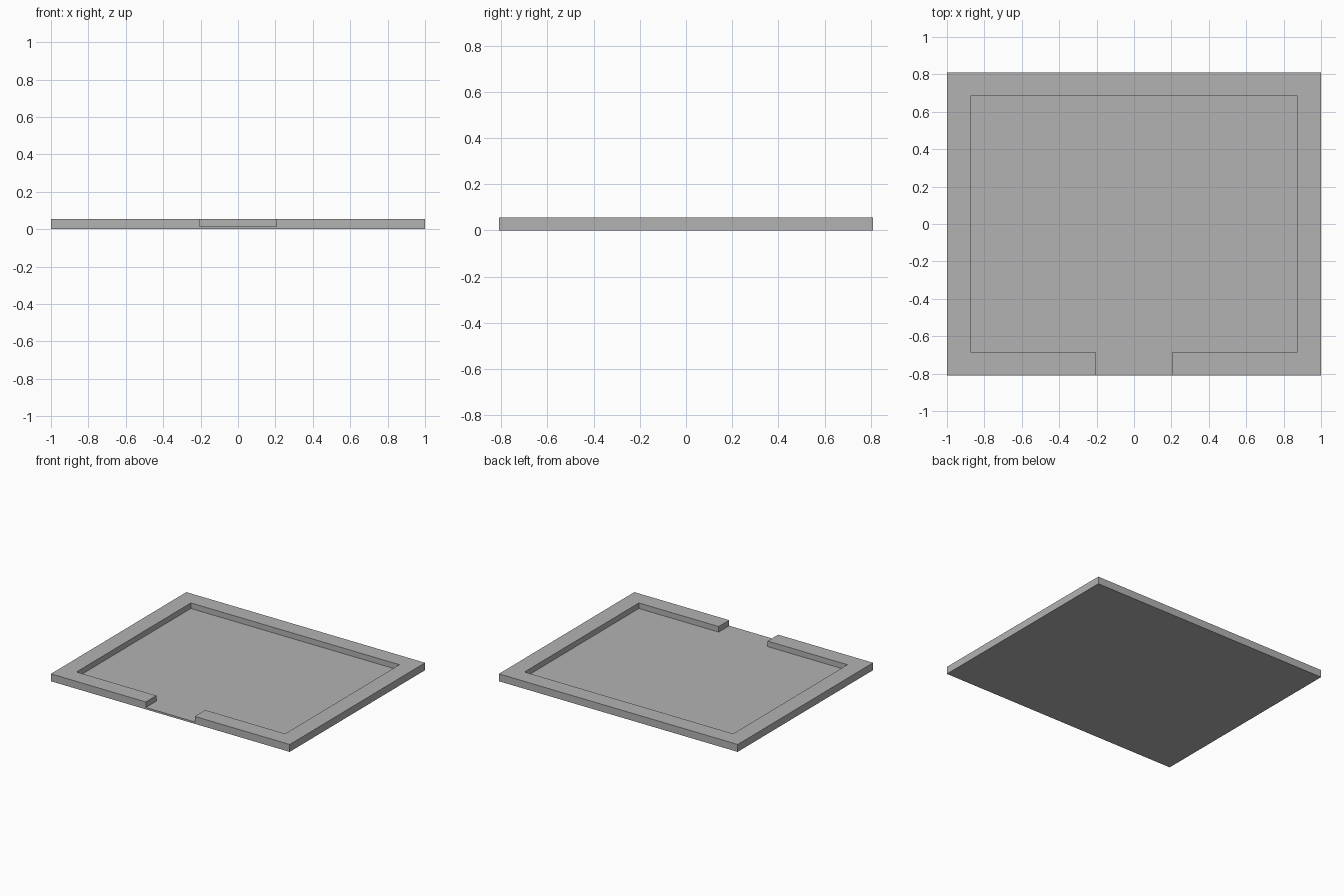
import bpy
import bmesh

cube = bpy.data.objects.get("Cube")
if cube:
    bpy.data.objects.remove(cube, do_unlink=True)

HALF_X, HALF_Y, HEIGHT = 1.0, 0.81, 0.056
FLOOR = 0.014           # thickness of the base plate
RIM = 0.126             # width of the raised border
GAP = 0.205             # half width of the front opening


def material(name, colour):
    mat = bpy.data.materials.new(name)
    mat.use_nodes = True
    mat.diffuse_color = colour
    mat.node_tree.nodes["Principled BSDF"].inputs["Base Color"].default_value = colour
    return mat


def prism(name, outline, z0, z1):
    """Extrude a flat outline between two heights."""
    bm = bmesh.new()
    face = bm.faces.new([bm.verts.new((x, y, z0)) for x, y in outline])
    top = bmesh.ops.extrude_face_region(bm, geom=[face])["geom"]
    verts = [v for v in top if isinstance(v, bmesh.types.BMVert)]
    bmesh.ops.translate(bm, verts=verts, vec=(0, 0, z1 - z0))
    bmesh.ops.recalc_face_normals(bm, faces=bm.faces)
    mesh = bpy.data.meshes.new(name)
    bm.to_mesh(mesh)
    bm.free()
    obj = bpy.data.objects.new(name, mesh)
    bpy.context.collection.objects.link(obj)
    return obj


# Solid tray block
tray = prism("rimmed_tray", [(-HALF_X, -HALF_Y), (HALF_X, -HALF_Y),
                             (HALF_X, HALF_Y), (-HALF_X, HALF_Y)], 0, HEIGHT)
tray.data.materials.append(material("plain grey", (0.45, 0.45, 0.45, 1)))

# Recess with an opening through the front rim
ix, iy = HALF_X - RIM, HALF_Y - RIM
half = [(GAP, -HALF_Y - RIM), (GAP, -iy), (ix, -iy), (ix, iy)]
outline = half + [(-x, y) for x, y in reversed(half)]
cutter = prism("recess_cutter", outline, FLOOR, HEIGHT + RIM)
cutter.hide_render = True

# Cut the recess, then discard the cutter
mod = tray.modifiers.new("recess", 'BOOLEAN')
mod.operation = 'DIFFERENCE'
mod.solver = 'EXACT'
mod.object = cutter
bpy.context.view_layer.objects.active = tray
tray.select_set(True)
bpy.ops.object.modifier_apply(modifier=mod.name)
bpy.data.objects.remove(cutter, do_unlink=True)
